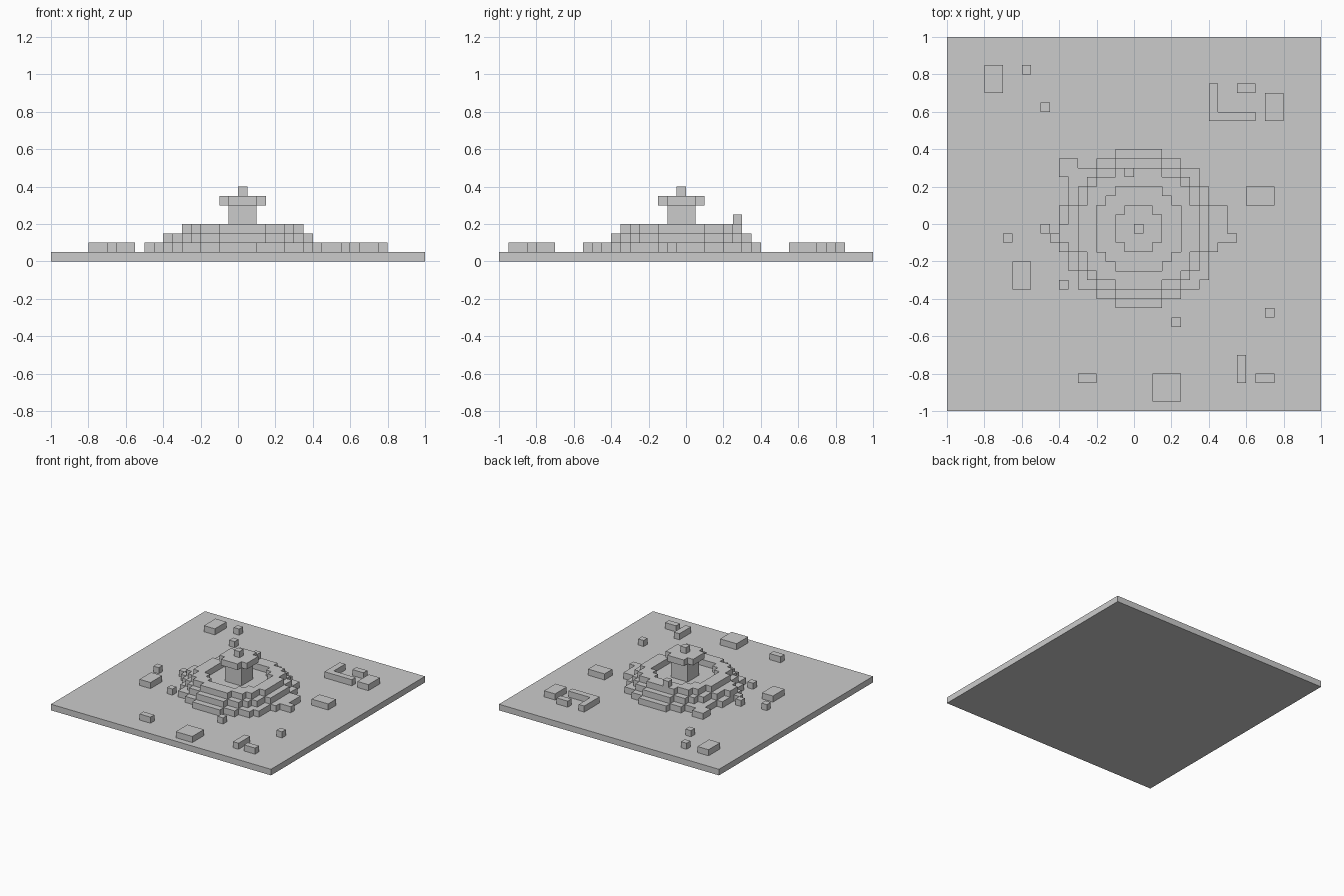
import bpy
import bmesh

cube = bpy.data.objects.get("Cube")
if cube:
    bpy.data.objects.remove(cube, do_unlink=True)

CELL = 0.05  # edge of one block; all positions below count blocks

stone = bpy.data.materials.new("grey_stone")
stone.use_nodes = True
GREY = (0.6, 0.6, 0.6, 1.0)
stone.diffuse_color = GREY
stone.node_tree.nodes["Principled BSDF"].inputs["Base Color"].default_value = GREY


def rect(left, right, front, back):
    """Blocks inside a rectangle."""
    return {(i, j) for i in range(left, right) for j in range(front, back)}


def disc(radius):
    """Blocks of a stepped disc around the fountain's middle block."""
    reach = int(radius) + 1
    return {(i, j - 1)
            for i in range(-reach, reach + 1)
            for j in range(-reach, reach + 1)
            if i * i + j * j <= radius * radius}


def slab(name, cells, bottom, top):
    """Raise a set of blocks into one flat-sided solid."""
    bm = bmesh.new()
    corners = {}

    def corner(i, j):
        if (i, j) not in corners:
            corners[i, j] = bm.verts.new((i * CELL, j * CELL, bottom * CELL))
        return corners[i, j]

    for i, j in sorted(cells):
        bm.faces.new((corner(i, j), corner(i, j + 1),
                      corner(i + 1, j + 1), corner(i + 1, j)))
    raised = bmesh.ops.extrude_face_region(bm, geom=bm.faces[:], use_keep_orig=True)
    verts = [g for g in raised["geom"] if isinstance(g, bmesh.types.BMVert)]
    bmesh.ops.translate(bm, verts=verts, vec=(0, 0, (top - bottom) * CELL))
    bmesh.ops.recalc_face_normals(bm, faces=bm.faces[:])
    bmesh.ops.dissolve_limit(bm, angle_limit=0.01, verts=bm.verts[:], edges=bm.edges[:])
    mesh = bpy.data.meshes.new(name)
    bm.to_mesh(mesh)
    bm.free()
    mesh.materials.append(stone)
    obj = bpy.data.objects.new(name, mesh)
    bpy.context.collection.objects.link(obj)
    return obj


# Ground plate
slab("ground_plate", rect(-20, 20, -20, 20), 0, 1)

# Lowest step, with worn blocks around its rim
lower = disc(8.5)
for worn in [(-8, -6, 6, 7), (-8, -6, 5, 6), (-7, -6, 4, 5), (-9, -8, -2, -1),
             (9, 10, -2, 2), (10, 11, -2, -1), (7, 8, -6, -5)]:
    lower |= rect(*worn)
lower |= rect(-10, -9, -1, 0)
slab("lower_step", lower, 1, 2)

# Middle step, whose top is also the basin floor
slab("middle_step", disc(7.5) | rect(-8, -7, -2, 0), 2, 3)

# Basin rim with one loose block on its back edge
slab("basin_rim", disc(6.5) - disc(4.5), 3, 4)
slab("rim_block", rect(-1, 0, 5, 6), 4, 5)

# Pillar, dish and tip
slab("pillar", rect(-1, 2, -2, 1), 3, 6)
slab("dish", disc(2.5), 6, 7)
slab("tip", disc(0.5), 7, 8)

# Scattered rubble on the ground
rubble = [
    (-16, -14, 14, 17), (-12, -11, 16, 17), (-10, -9, 12, 13),
    (11, 13, 14, 15), (14, 16, 11, 14), (12, 15, 2, 4),
    (-14, -13, -2, -1), (-13, -11, -7, -4), (-8, -7, -7, -6),
    (4, 5, -11, -10), (14, 15, -10, -9), (-6, -4, -17, -16),
    (2, 5, -19, -16), (11, 12, -17, -14), (13, 15, -17, -16),
]
for number, bounds in enumerate(rubble, 1):
    slab(f"rubble_block_{number}", rect(*bounds), 1, 2)

# Corner piece of a ruined wall
slab("ruined_wall", rect(8, 9, 11, 15) | rect(8, 13, 11, 12), 1, 2)
